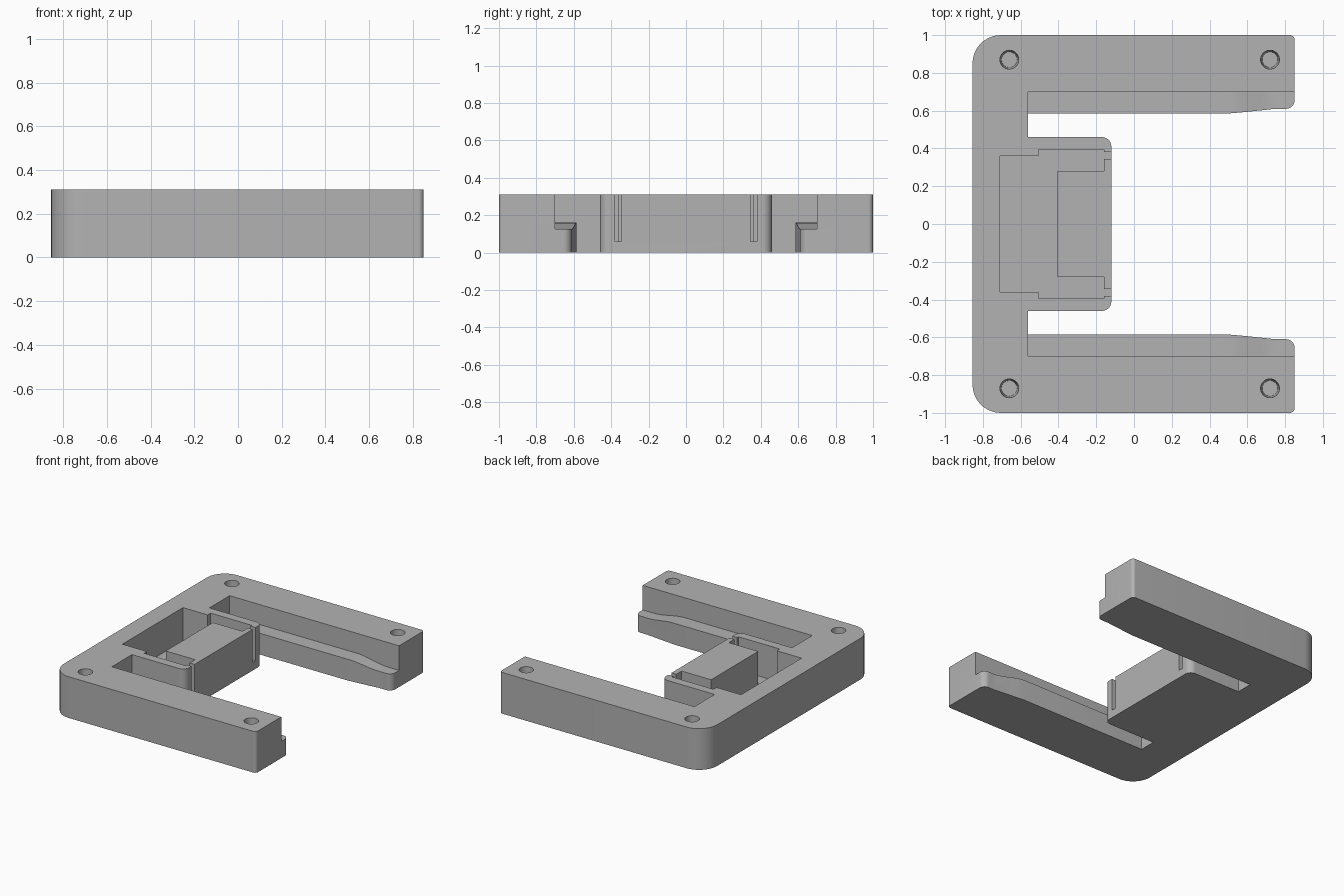
import bpy, bmesh, math
from mathutils import Vector

cube = bpy.data.objects.get("Cube")
if cube:
    bpy.data.objects.remove(cube, do_unlink=True)

HEIGHT = 0.31
FLOOR = 0.06

grey = bpy.data.materials.new("plain grey")
grey.use_nodes = True
colour = (0.45, 0.45, 0.45, 1)
grey.diffuse_color = colour
grey.node_tree.nodes["Principled BSDF"].inputs["Base Color"].default_value = colour


def rounded(corners, steps=10):
    """Turn (x, y, radius) corners into an outline with arcs."""
    out = []
    for i, (x, y, r) in enumerate(corners):
        p = Vector((x, y))
        if r == 0:
            out.append(p)
            continue
        a = (Vector(corners[i - 1][:2]) - p).normalized()
        b = (Vector(corners[(i + 1) % len(corners)][:2]) - p).normalized()
        half = a.angle(b) / 2
        centre = p + (a + b).normalized() * (r / math.sin(half))
        start = p + a * (r / math.tan(half)) - centre
        end = p + b * (r / math.tan(half)) - centre
        turn = math.atan2(start.x * end.y - start.y * end.x, start.dot(end))
        for k in range(steps + 1):
            t = turn * k / steps
            c, s = math.cos(t), math.sin(t)
            out.append(centre + Vector((start.x * c - start.y * s, start.x * s + start.y * c)))
    return out


def prism(name, outline, low, high, axis="z"):
    """Extrude an outline along z, or an xz outline along y."""
    place = (lambda p, d: (p[0], p[1], d)) if axis == "z" else (lambda p, d: (p[0], d, p[1]))
    bm = bmesh.new()
    face = bm.faces.new([bm.verts.new(place(p, low)) for p in outline])
    grown = bmesh.ops.extrude_face_region(bm, geom=[face])["geom"]
    shift = Vector(place((0, 0), high - low))
    bmesh.ops.translate(bm, verts=[v for v in grown if isinstance(v, bmesh.types.BMVert)], vec=shift)
    bmesh.ops.recalc_face_normals(bm, faces=bm.faces)
    mesh = bpy.data.meshes.new(name)
    bm.to_mesh(mesh)
    bm.free()
    obj = bpy.data.objects.new(name, mesh)
    bpy.context.collection.objects.link(obj)
    mesh.materials.append(grey)
    return obj


def box(name, x0, x1, y0, y1, z0, z1):
    return prism(name, [(x0, y0), (x1, y0), (x1, y1), (x0, y1)], z0, z1)


def ease(t):
    return t * t * (3 - 2 * t)


# Frame with two arms and a central tongue; the far half mirrors the near half
half = [(-0.12, 0.46, 0.05), (-0.56, 0.46, 0), (-0.56, 0.585, 0), (0.5, 0.585, 0),
        (0.6, 0.594, 0), (0.75, 0.61, 0), (0.85, 0.61, 0.045), (0.85, 1, 0.025),
        (-0.855, 1, 0.15)]
corners = half + [(x, -y, r) for x, y, r in reversed(half)]
frame = prism("frame", rounded(corners), 0, HEIGHT)

cutters = []
# U-shaped pocket around the central block
side = [(-0.16, 0.28), (-0.16, 0.395), (-0.505, 0.395), (-0.505, 0.36), (-0.71, 0.36)]
pocket = [(-0.405, 0.28)] + side
pocket += [(x, -y) for x, y in reversed(pocket)]
cutters.append(prism("pocket_cutter", pocket, FLOOR, 0.4))

# Ledge profile that dips toward the arm tips
ramp = [(0.5 + 0.26 * k / 12, 0.16 - 0.035 * ease(k / 12)) for k in range(13)]
profile = [(-0.56, 0.4), (-0.56, 0.16)] + ramp + [(0.95, 0.125), (0.95, 0.4)]

for s, word in ((1, "back"), (-1, "front")):
    cutters.append(prism(word + "_ledge_cutter", profile, s * 0.52, s * 0.70, "y"))
    cutters.append(box(word + "_slot_cutter", -0.2, -0.08, *sorted((s * 0.345, s * 0.38)), FLOOR, 0.4))
    # Blind screw holes
    for x in (-0.66, 0.72):
        bpy.ops.mesh.primitive_cone_add(vertices=32, radius1=0.041, radius2=0.05, depth=0.25,
                                        location=(x, s * 0.87, HEIGHT - 0.124))
        hole = bpy.context.object
        hole.name = word + "_hole_cutter"
        hole.data.materials.append(grey)
        cutters.append(hole)

# Cut every recess out of the frame, then drop the cutters
bpy.context.view_layer.objects.active = frame
for cutter in cutters:
    mod = frame.modifiers.new(cutter.name, "BOOLEAN")
    mod.operation = "DIFFERENCE"
    mod.solver = "EXACT"
    mod.object = cutter
    bpy.ops.object.modifier_apply(modifier=mod.name)
for cutter in cutters:
    bpy.data.objects.remove(cutter, do_unlink=True)

bpy.ops.object.select_all(action="DESELECT")
frame.select_set(True)
bpy.context.view_layer.objects.active = frame
bpy.ops.object.shade_smooth_by_angle(angle=math.radians(25))
